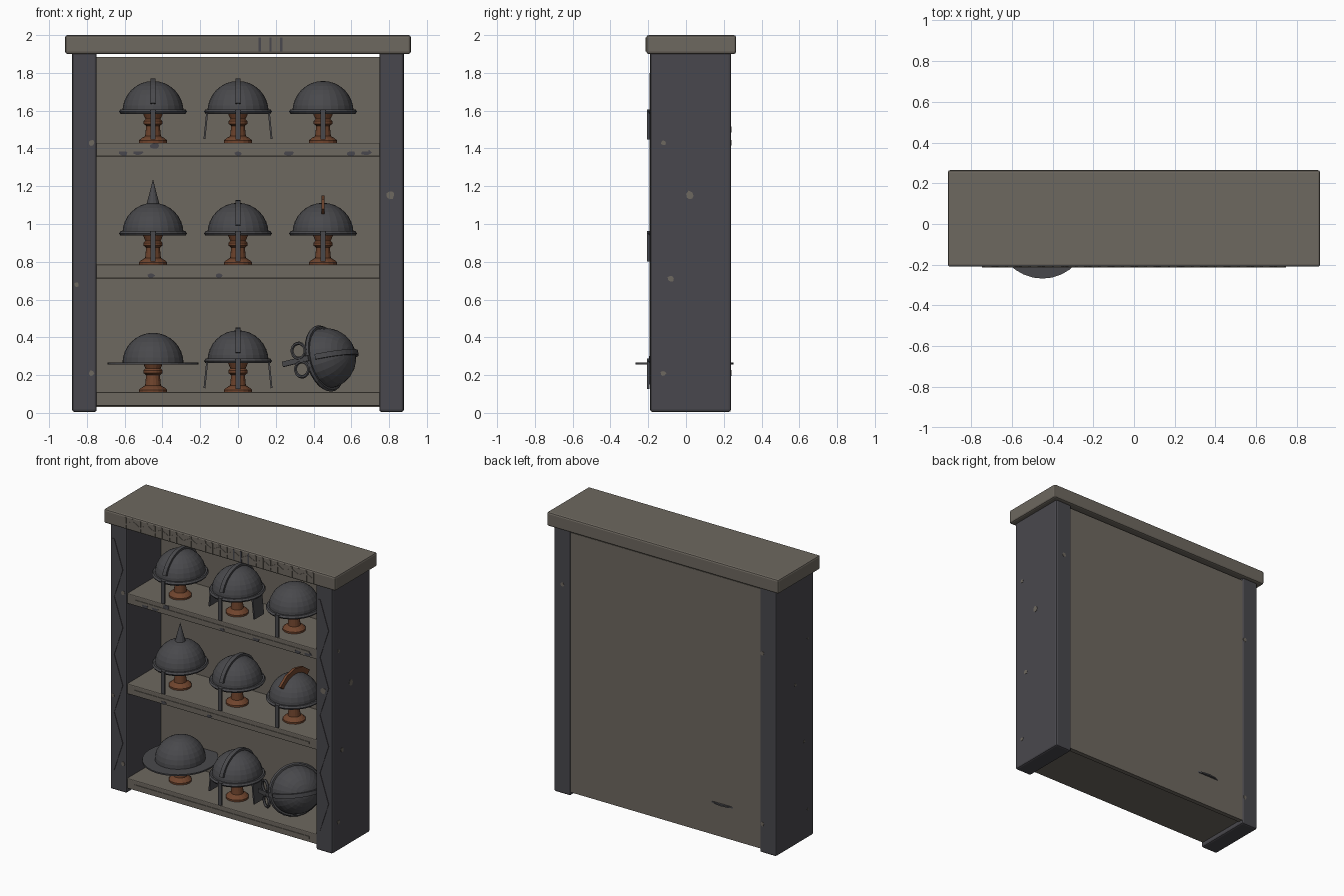
import bpy, bmesh, math, random
from mathutils import Matrix, Vector

random.seed(4)
if "Cube" in bpy.data.objects:
    bpy.data.objects.remove(bpy.data.objects["Cube"])


def material(name, rgb):
    m = bpy.data.materials.new(name)
    m.use_nodes = True
    m.diffuse_color = (*rgb, 1)
    m.node_tree.nodes["Principled BSDF"].inputs["Base Color"].default_value = (*rgb, 1)
    return m


STONE = material("warm stone", (0.155, 0.138, 0.115))
SLATE = material("dark slate", (0.066, 0.064, 0.074))
IRON = material("dark iron", (0.066, 0.066, 0.072))
WOOD = material("brown wood", (0.16, 0.058, 0.026))


def finish(name, bm, mat, xf=None):
    if xf:
        bm.transform(xf)
    bmesh.ops.recalc_face_normals(bm, faces=bm.faces)
    me = bpy.data.meshes.new(name)
    bm.to_mesh(me)
    bm.free()
    me.materials.append(mat)
    ob = bpy.data.objects.new(name, me)
    bpy.context.collection.objects.link(ob)
    return ob


def box(name, lo, hi, mat, bevel=0, xf=None):
    bm = bmesh.new()
    lo, hi = Vector(lo), Vector(hi)
    bmesh.ops.create_cube(bm, size=1)
    bm.transform(Matrix.Translation((lo + hi) / 2) @ Matrix.Diagonal((*(hi - lo), 1)))
    ob = finish(name, bm, mat, xf)
    if bevel:
        mod = ob.modifiers.new("soft edges", "BEVEL")
        mod.width, mod.segments = bevel, 2
    return ob


def lathe(name, profile, mat, xf, segs=24, closed=False):
    """Spin (radius, height) points about z."""
    bm = bmesh.new()
    vs = [bm.verts.new((r, 0, z)) for r, z in profile]
    pairs = list(zip(vs, vs[1:])) + ([(vs[-1], vs[0])] if closed else [])
    edges = [bm.edges.new(p) for p in pairs]
    bmesh.ops.spin(bm, geom=vs + edges, cent=(0, 0, 0), axis=(0, 0, 1),
                   angle=math.tau, steps=segs, use_merge=True)
    bmesh.ops.remove_doubles(bm, verts=bm.verts, dist=0.0005)
    return finish(name, bm, mat, xf)


def place(plane, u, v, w):
    return (u, w, v) if plane == "xz" else (w, u, v)


def ribbon(name, a, b, plane, lo, hi, mat, xf=None):
    """Solid strip between two matching 2D paths."""
    bm = bmesh.new()
    rows = [[bm.verts.new(place(plane, *p, w)) for p, w in
             ((pa, lo), (pb, lo), (pb, hi), (pa, hi))] for pa, pb in zip(a, b)]
    for r, s in zip(rows, rows[1:]):
        for i in range(4):
            j = (i + 1) % 4
            bm.faces.new((r[i], r[j], s[j], s[i]))
    bm.faces.new(rows[0])
    bm.faces.new(rows[-1])
    return finish(name, bm, mat, xf)


def patch(name, plane, u, v, w, size, mat, stretch=1):
    """Thin irregular worn spot lying on a surface."""
    bm = bmesh.new()
    ring = []
    for i in range(7):
        t, r = math.tau * i / 7, size * random.uniform(0.75, 1.1)
        ring.append((u + stretch * r * math.cos(t), v + r * math.sin(t)))
    f = bm.faces.new([bm.verts.new(place(plane, *p, w - 0.002)) for p in ring])
    top = bmesh.ops.extrude_face_region(bm, geom=[f])["geom"]
    bmesh.ops.translate(bm, vec=place(plane, 0, 0, 0.004),
                        verts=[g for g in top if isinstance(g, bmesh.types.BMVert)])
    return finish(name, bm, mat)


# Cabinet: posts, lintel, back panel
box("lintel", (-0.915, -0.21, 1.9), (0.915, 0.265, 2.0), STONE, 0.012)
box("back_panel", (-0.755, 0.2, 0.03), (0.755, 0.233, 1.885), STONE)
for side, s in (("left", 1), ("right", -1)):
    x = 0.813 * s
    box(side + "_post", (x - 0.065, -0.19, 0.005), (x + 0.065, 0.238, 1.91), SLATE, 0.012)
    # Zigzag moulding down the post front
    path = [(0.045 * (i % 2) - 0.025, 0.15 + i * 1.65 / 8) for i in range(9)]
    ribbon(side + "_zigzag", [(x + u * 1.5 - 0.008, z) for u, z in path],
           [(x + u * 1.5 + 0.008, z) for u, z in path], "xz", -0.194, -0.188, SLATE)

# Shelves with a raised strip along the front edge
SHELVES = {"top": 1.43, "middle": 0.785, "bottom": 0.11}
for row, z in SHELVES.items():
    box(row + "_shelf", (-0.755, -0.18, z - 0.073), (0.755, 0.205, z), STONE, 0.006)
    box(row + "_shelf_strip", (-0.69, -0.184, z - 0.047), (0.69, -0.178, z - 0.03), STONE)

# Abstract fret ornament along the lintel
for i in range(27):
    x = -0.74 + i * 0.057
    mat = SLATE if 0.1 < x < 0.27 else STONE
    box("fret_bar", (x - 0.006, -0.214, 1.912), (x + 0.006, -0.208, 1.988), mat)
zig = [(-0.74 + i * 0.057, 1.93 + 0.03 * (i % 2)) for i in range(27)]
ribbon("fret_wave", zig, [(x, z + 0.014) for x, z in zig], "xz", -0.213, -0.208, STONE)

# Worn spots on shelves and posts
for x, z, size in ((-0.61, 1.378, .017), (-0.53, 1.378, .017), (-0.44, 1.412, .016),
                   (0, 1.372, .012), (0.27, 1.378, .017), (0.6, 1.372, .014),
                   (0.68, 1.378, .018), (-0.46, 0.727, .013), (-0.1, 0.727, .013)):
    patch("shelf_spot", "xz", x, z, -0.181, size, SLATE, 1.7)
for x, z, size in ((-0.777, 1.43, .017), (-0.855, 0.68, .014), (-0.777, 0.21, .015),
                   (0.807, 1.15, .024)):
    patch("post_front_spot", "xz", x, z, -0.19, size, STONE)
for y, z, size in ((0.02, 1.15, .025), (-0.08, 0.71, .02), (-0.12, 1.43, .015), (-0.12, 0.21, .015)):
    patch("left_side_spot", "yz", y, z, 0.878, size, STONE)
    patch("right_side_spot", "yz", y, z, -0.878, size * 0.5, STONE)
for x, z in ((0.81, 1.5), (-0.77, 1.43), (-0.77, 0.21)):
    patch("post_back_spot", "xz", x, z, 0.238, 0.015, STONE)


# Helmet parts, in a local frame with the rim at height zero
def arc(radius, start, end, n):
    angles = [math.radians(start + (end - start) * i / n) for i in range(n + 1)]
    return [(radius * math.cos(t), radius * math.sin(t)) for t in angles]


def dome(tag, xf):
    shell = arc(0.162, 0, 90, 8) + arc(0.15, 90, 0, 8)
    lathe(tag + "_dome", shell, IRON, xf, closed=True)


def rim(tag, xf):
    lathe(tag + "_rim", [(0.15, -0.008), (0.172, -0.012), (0.18, 0), (0.172, 0.012),
                         (0.15, 0.012)], IRON, xf, closed=True)


def brim(tag, xf):
    lathe(tag + "_brim", [(0.145, -0.005), (0.24, -0.005), (0.24, 0.005),
                          (0.145, 0.005)], IRON, xf, 32, True)


def band(tag, xf):
    ribbon(tag + "_crest_band", arc(0.15, 15, 165, 16), arc(0.176, 15, 165, 16),
           "yz", -0.014, 0.014, IRON, xf)


def fin(tag, xf):
    ribbon(tag + "_crest_fin", arc(0.15, 40, 140, 4), arc(0.2, 40, 140, 4),
           "yz", -0.009, 0.009, WOOD, xf)


def spike(tag, xf):
    lathe(tag + "_spike", [(0.036, 0.15), (0.03, 0.17), (0, 0.288)], IRON, xf, 12)


def nasal(tag, xf):
    box(tag + "_nose_guard", (-0.014, -0.184, -0.148), (0.014, -0.171, 0.012), IRON, 0, xf)


def cheeks(tag, xf):
    for s in (-1, 1):
        tilt = Matrix.Translation((0.163 * s, 0, 0)) @ Matrix.Rotation(-0.1 * s, 4, "Y")
        box(tag + "_cheek_guard", (-0.005, -0.06, -0.145), (0.005, 0.04, 0), IRON, 0, xf @ tilt)


def eye_rings(tag, xf):
    circle = [(0.04 + 0.009 * math.cos(t * math.tau / 6), 0.009 * math.sin(t * math.tau / 6))
              for t in range(6)]
    for s in (-1, 1):
        pose = Matrix.Translation((0.05 * s, -0.178, -0.04)) @ Matrix.Rotation(math.pi / 2, 4, "X")
        lathe(tag + "_eye_ring", circle, IRON, xf @ pose, 16, True)


def stand(tag, x, z):
    profile = [(0, 0), (0.075, 0), (0.075, 0.012), (0.06, 0.025), (0.042, 0.035), (0.036, 0.09),
               (0.05, 0.1), (0.05, 0.115), (0.04, 0.125), (0.06, 0.17), (0, 0.18)]
    lathe(tag + "_stand", profile, WOOD, Matrix.Translation((x, -0.009, z)), 16)


# Each row from the -x side to the +x side
LAYOUT = {
    "top": [(rim, band, nasal), (rim, band, nasal, cheeks), (rim, nasal)],
    "middle": [(rim, spike, nasal), (rim, band, nasal), (rim, fin, nasal)],
    "bottom": [(brim,), (rim, band, nasal, cheeks), (rim, band, nasal, eye_rings)],
}
oval = Matrix.Diagonal((1, 1.08, 1, 1))
for row, helmets in LAYOUT.items():
    for i, parts in enumerate(helmets):
        tag = f"{row}_helmet_{i + 1}"
        x, z = 0.45 * (i - 1), SHELVES[row]
        if eye_rings in parts:
            # Fallen helmet lying on its side, without a stand
            xf = (Matrix.Translation((0.46, -0.009, 0.288)) @ Matrix.Rotation(math.radians(-30), 4, "Z")
                  @ Matrix.Rotation(math.radians(78), 4, "Y") @ oval)
        else:
            xf = Matrix.Translation((x, -0.009, z + (0.152 if brim in parts else 0.165))) @ oval
            stand(tag, x, z)
        for part in (dome,) + parts:
            part(tag, xf)
